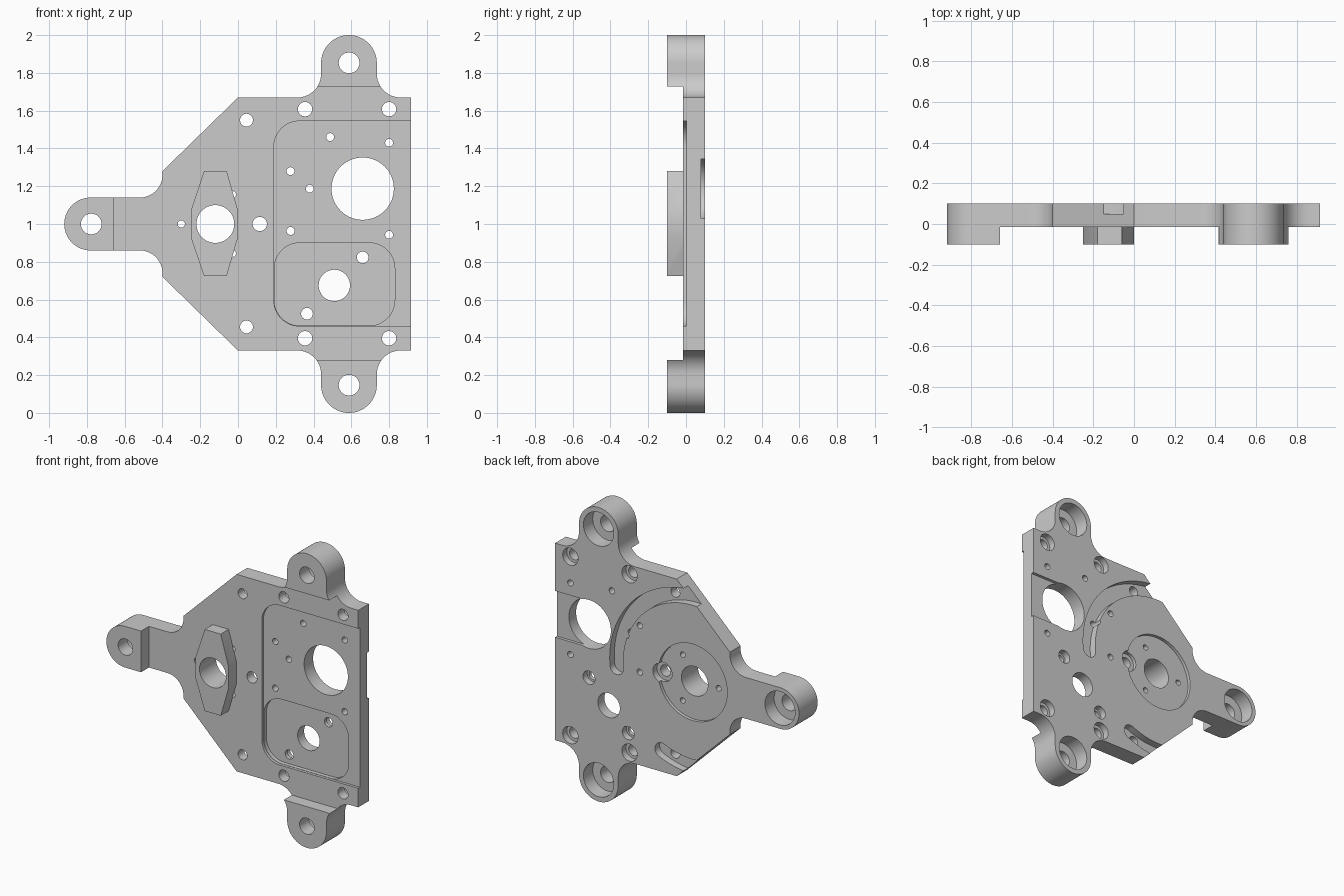
import bpy, bmesh
from math import cos, sin, radians

if "Cube" in bpy.data.objects:
    bpy.data.objects.remove(bpy.data.objects["Cube"])


def arc(cx, cz, r, a0, a1, n=12):
    return [(cx + r * cos(radians(a0 + (a1 - a0) * i / n)),
             cz + r * sin(radians(a0 + (a1 - a0) * i / n))) for i in range(n + 1)]


def prism(name, pts, y0, y1):
    """Extrude an x/z profile between two y values."""
    bm = bmesh.new()
    face = bm.faces.new([bm.verts.new((x, y0, z)) for x, z in pts])
    new = bmesh.ops.extrude_face_region(bm, geom=[face])["geom"]
    for v in new:
        if isinstance(v, bmesh.types.BMVert):
            v.co.y = y1
    bmesh.ops.recalc_face_normals(bm, faces=bm.faces)
    me = bpy.data.meshes.new(name)
    bm.to_mesh(me)
    bm.free()
    ob = bpy.data.objects.new(name, me)
    bpy.context.collection.objects.link(ob)
    return ob


def subtract(target, cutter):
    mod = target.modifiers.new("cut", "BOOLEAN")
    mod.operation = "DIFFERENCE"
    mod.solver = "EXACT"
    mod.object = cutter
    bpy.context.view_layer.objects.active = target
    bpy.ops.object.modifier_apply(modifier=mod.name)
    bpy.data.objects.remove(cutter)


def cut(pts, y0, y1):
    subtract(plate, prism("cutter", pts, y0, y1))


def hole(x, z, r, y0=-0.3, y1=0.3, n=32):
    cut(arc(x, z, r, 0, 360 - 360 / n, n - 1), y0, y1)


def box(x0, x1, z0, z1):
    return [(x0, z0), (x1, z0), (x1, z1), (x0, z1)]


# Upper half of the outline, mirrored about z = 1
upper = [(0.915, 1.67)]
upper += arc(0.86, 1.795, 0.125, 270, 180)
upper += arc(0.5875, 1.8525, 0.1475, 0, 180, 32)
upper += arc(0.315, 1.795, 0.125, 0, -90)
upper += [(0.0, 1.67), (-0.4, 1.28)]
upper += arc(-0.52, 1.26, 0.12, 0, -90)
upper += arc(-0.78, 1.0, 0.14, 90, 174, 15)
lower = [(x, 2 - z) for x, z in reversed(upper)]
plate = prism("mounting_plate", upper + [(-0.92, 1.0)] + lower, -0.1, 0.1)

# Relieve the front, leaving three thick lugs and the faceted boss
relief = prism("relief", box(-0.66, 1.2, 0.28, 1.727), -0.3, -0.015)
boss = [(-0.18, 1.28), (-0.06, 1.28), (0.0, 1.07), (0.0, 0.93),
        (-0.06, 0.725), (-0.18, 0.725), (-0.25, 0.93), (-0.25, 1.07)]
subtract(relief, prism("boss_core", boss, -0.5, 0.2))
subtract(plate, relief)

# Front pockets: shallow one open to the right, deeper rounded one below
cut(arc(0.325, 1.41, 0.135, 90, 180) + arc(0.325, 0.595, 0.135, 180, 270)
    + [(1.2, 0.46), (1.2, 1.545)], -0.3, 0.003)
cut(arc(0.327, 0.765, 0.135, 90, 180) + arc(0.327, 0.597, 0.135, 180, 270)
    + arc(0.695, 0.597, 0.135, 270, 360) + arc(0.695, 0.765, 0.135, 0, 90), -0.2, 0.03)

# Back recesses: round seat, open channel and two curved slots
CX, CZ, R, W = -0.12, 1.0, 0.574, 0.05
hole(CX, CZ, 0.26, 0.078, 0.3, 64)
cut(box(0.66, 1.2, 1.03, 1.345), 0.08, 0.3)
for a0, a1, side in ((-5, 125, 1), (-66, -125, -1)):
    ex, ez = CX + R * cos(radians(a0)), CZ + R * sin(radians(a0))
    cap = arc(ex, ez, W, a0 + 180, a0 + 180 + 180 * side, 12)[1:-1]
    cut(arc(CX, CZ, R + W, a0, a1, 48) + arc(CX, CZ, R - W, a1, a0, 48) + cap, 0.05, 0.3)

# Bearing and shaft openings
hole(CX, CZ, 0.1, n=48)
hole(0.66, 1.187, 0.165, n=64)
hole(0.51, 0.675, 0.083, n=48)

# Lug holes with deep counterbores from the back
for x, z in ((0.588, 1.853), (0.588, 0.147), (-0.777, 1.0)):
    hole(x, z, 0.055)
    hole(x, z, 0.114, 0.0, 0.3, 48)

# Counterbored screw holes
for x, z, r, rb in ((0.355, 1.608, 0.038, 0.058), (0.8, 1.608, 0.038, 0.058),
                    (0.355, 0.395, 0.038, 0.058), (0.8, 0.395, 0.038, 0.058),
                    (0.115, 1.0, 0.038, 0.065),
                    (0.66, 0.823, 0.031, 0.045), (0.365, 0.525, 0.031, 0.045)):
    hole(x, z, r)
    hole(x, z, rb, 0.055, 0.3)

# Plain holes
for z in (1.55, 0.455):
    hole(0.045, z, 0.034)
for x, z in ((0.488, 1.46), (0.8, 1.43), (0.278, 1.28),
             (0.38, 1.187), (0.278, 0.963), (0.8, 0.943)):
    hole(x, z, 0.021, n=20)

# Three small screw holes around the seat, blind behind the boss
for a in (60, 180, 300):
    hole(CX + 0.18 * cos(radians(a)), CZ + 0.18 * sin(radians(a)), 0.019, -0.017, 0.3, 20)

bpy.ops.object.select_all(action="DESELECT")
plate.select_set(True)
bpy.context.view_layer.objects.active = plate
bpy.ops.object.shade_smooth_by_angle(angle=radians(30))
